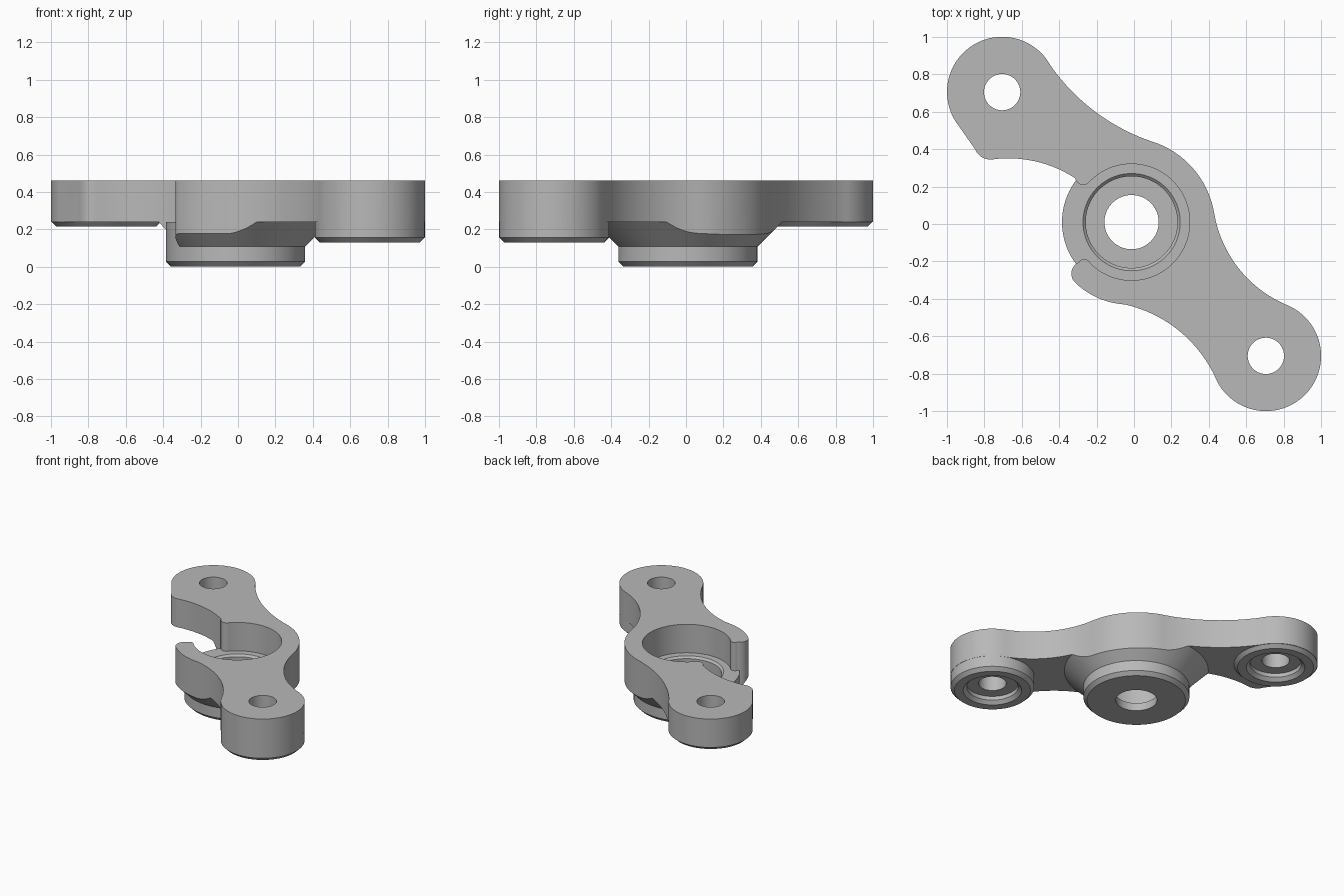
import bpy, bmesh, math
from mathutils import Vector

SEG = 96
TOP, ARM_Z = 0.46, 0.24
HUB = (-0.013, 0.01)
BOSS_L, BOSS_R = (-0.705, 0.705), (0.705, -0.705)

cube = bpy.data.objects.get("Cube")
if cube:
    bpy.data.objects.remove(cube, do_unlink=True)

grey = bpy.data.materials.new("grey metal")
grey.use_nodes = True
grey.diffuse_color = (0.48, 0.48, 0.48, 1)
grey.node_tree.nodes["Principled BSDF"].inputs["Base Color"].default_value = (0.48, 0.48, 0.48, 1)


def make_object(name, bm):
    bmesh.ops.recalc_face_normals(bm, faces=bm.faces)
    mesh = bpy.data.meshes.new(name)
    bm.to_mesh(mesh)
    bm.free()
    mesh.materials.append(grey)
    ob = bpy.data.objects.new(name, mesh)
    bpy.context.collection.objects.link(ob)
    return ob


def turned(name, centre, profile):
    """Closed solid of revolution from (radius, height) points, low to high."""
    bm = bmesh.new()
    rings = []
    for r, z in profile:
        rings.append([bm.verts.new((centre[0] + r * math.cos(a), centre[1] + r * math.sin(a), z))
                      for a in (math.tau * i / SEG for i in range(SEG))])
    for low, high in zip(rings, rings[1:]):
        for i in range(SEG):
            j = (i + 1) % SEG
            bm.faces.new((low[i], low[j], high[j], high[i]))
    bm.faces.new(rings[0][::-1])
    bm.faces.new(rings[-1])
    return make_object(name, bm)


def arc(p0, pm, p1, n=14):
    """Points on the circle through three points, without the last one."""
    a, b, c = Vector(p0), Vector(pm), Vector(p1)
    d = 2 * (a.x * (b.y - c.y) + b.x * (c.y - a.y) + c.x * (a.y - b.y))
    qa, qb, qc = a.length_squared, b.length_squared, c.length_squared
    o = Vector(((qa * (b.y - c.y) + qb * (c.y - a.y) + qc * (a.y - b.y)) / d,
                (qa * (c.x - b.x) + qb * (a.x - c.x) + qc * (b.x - a.x)) / d))
    start, mid, end = (math.atan2(p.y - o.y, p.x - o.x) for p in (a, b, c))
    sweep = (end - start) % math.tau
    if (mid - start) % math.tau > sweep:
        sweep -= math.tau
    r = (a - o).length
    return [(o.x + r * math.cos(start + sweep * i / n),
             o.y + r * math.sin(start + sweep * i / n)) for i in range(n)]


def boolean(target, tool, operation):
    mod = target.modifiers.new("bool", "BOOLEAN")
    mod.operation, mod.object, mod.solver = operation, tool, "EXACT"
    bpy.context.view_layer.objects.active = target
    bpy.ops.object.modifier_apply(modifier=mod.name)
    bpy.data.objects.remove(tool, do_unlink=True)


# Outline of the two arms and the open hub collar
left_neck, left_side = (-0.445, 0.845), (-0.955, 0.55)
right_neck, right_side = (0.43, -0.81), (0.81, -0.43)
collar_low, collar_right, collar_top = (-0.05, -0.43), (0.43, 0.05), (0.12, 0.433)
outline = (
    arc(left_neck, (-0.914, 0.914), left_side, 44)
    + [left_side]
    + arc((-0.85, 0.40), (-0.815, 0.358), (-0.76, 0.345), 8)
    + arc((-0.76, 0.345), (-0.50, 0.328), (-0.315, 0.245))
    + arc((-0.315, 0.245), (-0.268, 0.209), (-0.235, 0.228), 8)
    + arc((-0.235, 0.228), (0.298, 0.01), (-0.235, -0.208), 72)
    + arc((-0.235, -0.208), (-0.265, -0.187), (-0.295, -0.205), 8)
    + arc((-0.295, -0.205), (-0.335, -0.262), (-0.315, -0.313), 10)
    + arc((-0.315, -0.313), (-0.20, -0.392), collar_low)
    + arc(collar_low, (0.24, -0.57), right_neck, 20)
    + arc(right_neck, (0.914, -0.914), right_side, 44)
    + arc(right_side, (0.57, -0.25), collar_right, 20)
    + arc(collar_right, (0.33, 0.28), collar_top, 20)
    + arc(collar_top, (-0.20, 0.595), left_neck, 20)
)
bm = bmesh.new()
base = bm.faces.new([bm.verts.new((x, y, -0.1)) for x, y in outline])
extruded = bmesh.ops.extrude_face_region(bm, geom=[base])["geom"]
bmesh.ops.translate(bm, vec=(0, 0, TOP + 0.1),
                    verts=[v for v in extruded if isinstance(v, bmesh.types.BMVert)])
body = make_object("bracket_body", bm)

# Underside: flat arms with a cone flaring from the hub
boolean(body, turned("underside_limit", HUB,
                     [(0.36, 0.095), (0.505, ARM_Z), (2, ARM_Z), (2, 0.7)]), "INTERSECT")

# Hub cup and the two end bosses
boolean(body, turned("hub", HUB, [(0.345, 0), (0.372, 0.027), (0.372, ARM_Z)]), "UNION")
for centre, z in ((BOSS_L, 0.215), (BOSS_R, 0.13)):
    boolean(body, turned("boss", centre,
                         [(0.267, z), (0.2935, z + 0.026), (0.2935, 0.35)]), "UNION")
    # Bolt hole with a chamfered counterbore below
    boolean(body, turned("bolt_hole", centre,
                         [(0.215, z - 0.01), (0.18, z + 0.025), (0.18, z + 0.055),
                          (0.097, z + 0.055), (0.097, 0.6)]), "DIFFERENCE")

# Stepped hub bore
boolean(body, turned("hub_bore", HUB,
                     [(0.145, -0.1), (0.145, 0.06), (0.245, 0.06), (0.245, 0.225),
                      (0.27, 0.25)]), "DIFFERENCE")

# Smooth curved walls, crisp edges
bpy.ops.object.select_all(action="DESELECT")
body.select_set(True)
bpy.context.view_layer.objects.active = body
bpy.ops.object.shade_smooth_by_angle(angle=math.radians(25))
